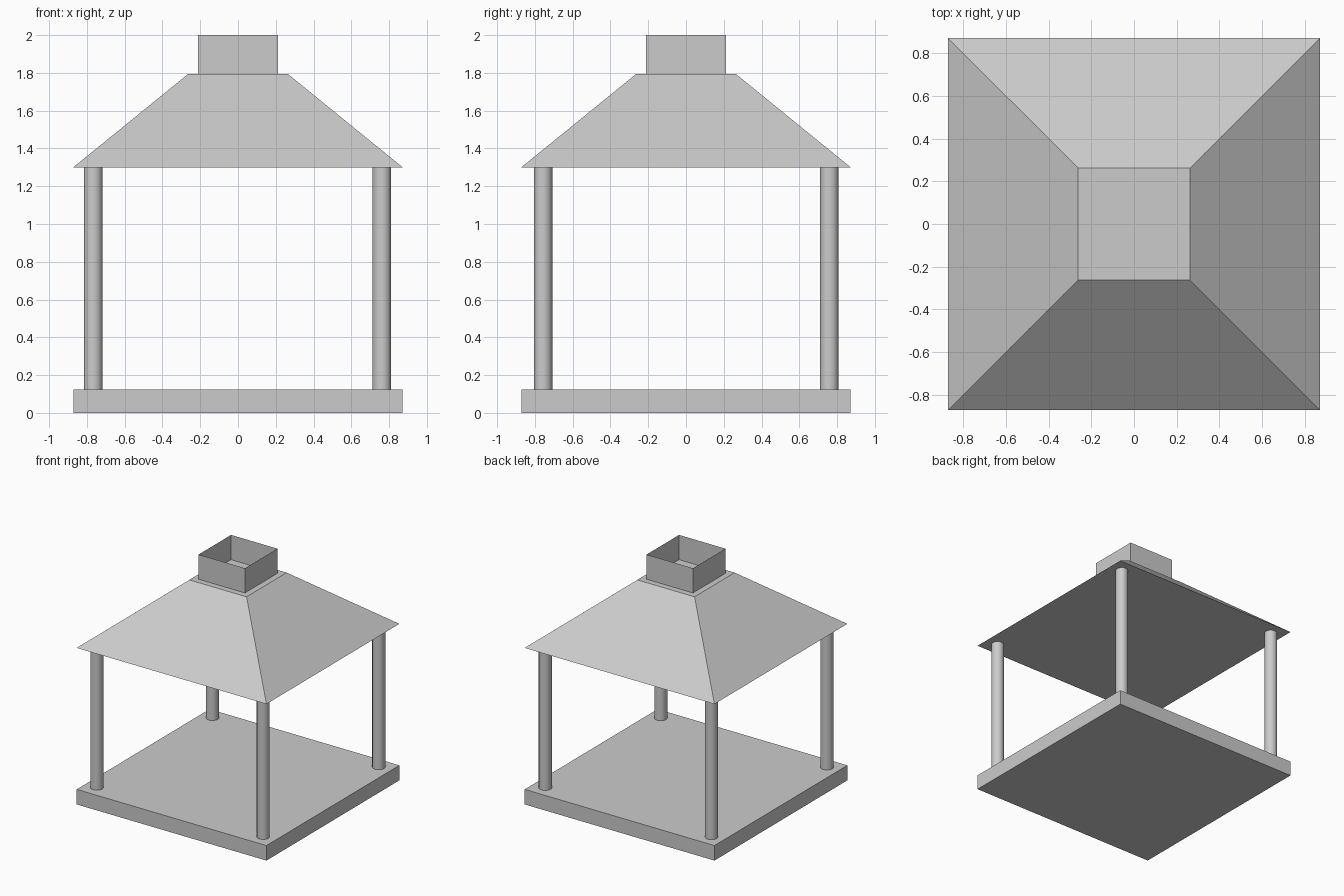
import bpy, bmesh

if "Cube" in bpy.data.objects:
    bpy.data.objects.remove(bpy.data.objects["Cube"])

stone = bpy.data.materials.new("light_grey")
stone.diffuse_color = (0.6, 0.6, 0.6, 1)
stone.use_nodes = True
stone.node_tree.nodes["Principled BSDF"].inputs["Base Color"].default_value = stone.diffuse_color

BASE_TOP, EAVES, ROOF_TOP, TOP = 0.125, 1.30, 1.795, 2.0
HALF = 0.872


def frustum(name, half_bottom, half_top, z0, z1, open_top=False):
    """Square block with optional taper and optional missing top face."""
    bm = bmesh.new()
    bmesh.ops.create_cube(bm, size=2)
    bm.normal_update()
    if open_top:
        lid = [f for f in bm.faces if f.normal.z > 0.9]
        bmesh.ops.delete(bm, geom=lid, context='FACES_ONLY')
    for v in bm.verts:
        half = half_top if v.co.z > 0 else half_bottom
        v.co = (v.co.x * half, v.co.y * half, z1 if v.co.z > 0 else z0)
    mesh = bpy.data.meshes.new(name)
    bm.to_mesh(mesh)
    bm.free()
    mesh.materials.append(stone)
    obj = bpy.data.objects.new(name, mesh)
    bpy.context.collection.objects.link(obj)
    return obj


# Floor slab, pyramid roof and open square chimney
frustum("floor_slab", HALF, HALF, 0, BASE_TOP)
frustum("roof", HALF, 0.263, EAVES, ROOF_TOP)
frustum("chimney", 0.213, 0.213, ROOF_TOP, TOP, open_top=True)

# Round corner posts
for side, x in (("left", -0.766), ("right", 0.762)):
    for end, y in (("front", -0.757), ("back", 0.759)):
        bpy.ops.mesh.primitive_cylinder_add(
            vertices=32, radius=0.049, depth=EAVES - BASE_TOP,
            location=(x, y, (EAVES + BASE_TOP) / 2))
        post = bpy.context.object
        post.name = f"post_{end}_{side}"
        post.data.materials.append(stone)
        bpy.ops.object.shade_smooth_by_angle()
